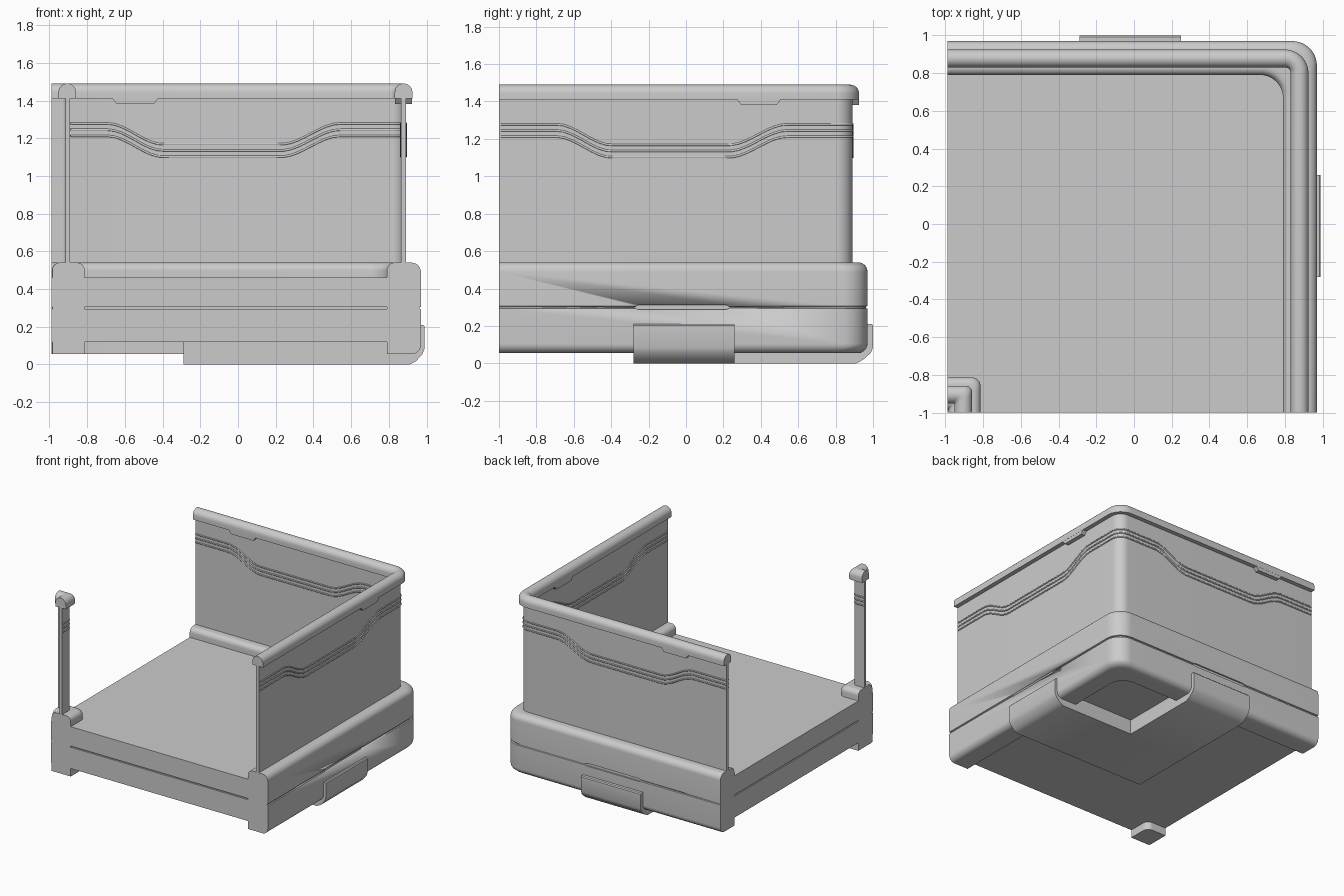
import bpy, bmesh, math

if "Cube" in bpy.data.objects:
    bpy.data.objects.remove(bpy.data.objects["Cube"])

X0, Y0 = -0.99, -1.0          # planes where the tile is cut off
ARC = 12


def finish(name, bm):
    bmesh.ops.recalc_face_normals(bm, faces=bm.faces)
    me = bpy.data.meshes.new(name)
    bm.to_mesh(me)
    bm.free()
    ob = bpy.data.objects.new(name, me)
    bpy.context.collection.objects.link(ob)
    bpy.ops.object.select_all(action='DESELECT')
    ob.select_set(True)
    bpy.context.view_layer.objects.active = ob
    bpy.ops.object.shade_smooth_by_angle(angle=math.radians(32))
    return ob


def corner_path(u, r):
    """L-shaped plan line with its rounded corner at (u, u)."""
    pts = [(u, Y0)]
    for i in range(ARC + 1):
        a = math.pi / 2 * i / ARC
        pts.append((u - r + r * math.cos(a), u - r + r * math.sin(a)))
    return pts + [(X0, u)]


def sweep(name, profile, radius):
    """Sweep a closed (u, z) profile round the corner."""
    bm = bmesh.new()
    rows = [[bm.verts.new((x, y, z)) for x, y in corner_path(u, radius(u))]
            for u, z in profile]
    for k, a in enumerate(rows):
        b = rows[(k + 1) % len(rows)]
        for i in range(len(a) - 1):
            bm.faces.new((a[i], a[i + 1], b[i + 1], b[i]))
    for end in (0, -1):
        bm.faces.new([r[end] for r in rows])
    return finish(name, bm)


def prism(name, profile, lo, hi, axis):
    """Extrude (u, z) outline between lo and hi; axis is where u points."""
    bm = bmesh.new()
    put = (lambda u, z, t: (u, t, z)) if axis == 'X' else (lambda u, z, t: (t, u, z))
    a, b = [[bm.verts.new(put(u, z, t)) for u, z in profile] for t in (lo, hi)]
    n = len(profile)
    for i in range(n):
        bm.faces.new((a[i], a[(i + 1) % n], b[(i + 1) % n], b[i]))
    bm.faces.new(a)
    bm.faces.new(b)
    return finish(name, bm)


def fillet(cx, cz, r, a0, a1, n=7):
    return [(cx + r * math.cos(math.radians(a0 + (a1 - a0) * i / n)),
             cz + r * math.sin(math.radians(a0 + (a1 - a0) * i / n))) for i in range(n + 1)]


def rect(u0, u1, z0, z1):
    return [(u0, z0), (u1, z0), (u1, z1), (u0, z1)]


def rail_profile(c):
    return [(c - .047, 1.41), *fillet(c, 1.443, .047, 180, 0, 14), (c + .047, 1.41)]


# rounded base rim with a seam groove, and the small opposite corner
groove = [(.970, .292), (.962, .295), (.962, .303), (.970, .306)]
rim = sweep("base_rim",
            [(.79, .055), *fillet(.92, .105, .05, -90, 0), *groove,
             *fillet(.92, .49, .05, 0, 90), *fillet(.83, .50, .04, 90, 180), (.79, .46)],
            lambda u: .13 if u > .8 else .12)
small_r = lambda u: max(.003, (u + .98) * .3)
sweep("corner_base",
      [(-.985, .055), (-.813, .055), *fillet(-.853, .50, .04, 0, 90),
       *fillet(-.945, .50, .04, 90, 180)], small_r)

# floor in two layers
for name, z0, z1 in (("floor_lower", .12, .294), ("floor_upper", .304, .462)):
    prism(name, rect(X0, .795, z0, z1), Y0, .795, 'X')
prism("floor_core", rect(X0 + .01, .795, .28, .32), Y0 + .01, .795, 'X')

# shallow pry slots along the seam
for axis, lo, hi in (('X', -.28, .24), ('Y', -.28, .24)):
    bm = bmesh.new()
    hexa = [(lo, .299), (lo + .025, .312), (hi - .025, .312),
            (hi, .299), (hi - .025, .288), (lo + .025, .288)]
    ends = [[bm.verts.new((u, t, z) if axis == 'X' else (t, u, z)) for t, z in hexa]
            for u in (.958, 1.0)]
    for i in range(6):
        j = (i + 1) % 6
        bm.faces.new((ends[0][i], ends[0][j], ends[1][j], ends[1][i]))
    for e in ends:
        bm.faces.new(e)
    cutter = finish("slot_cutter_" + axis.lower(), bm)
    mod = rim.modifiers.new("slot", 'BOOLEAN')
    mod.operation, mod.object, mod.solver = 'DIFFERENCE', cutter, 'EXACT'
    bpy.context.view_layer.objects.active = rim
    bpy.ops.object.modifier_apply(modifier=mod.name)
    bpy.data.objects.remove(cutter)

# walls and top rails
wall_r = lambda u: .085 if u > .88 else .06
sweep("wall", rect(.865, .89, .5, 1.43), wall_r)
sweep("corner_wall", rect(-.915, -.89, .5, 1.43), small_r)
sweep("rail", rail_profile(.878), lambda u: .03 + max(0, (u - .831)) * 1.0)
sweep("corner_rail", rail_profile(-.905), small_r)

# label tabs hanging below the rail
for axis, lo, hi in (('X', .27, .51), ('Y', -.67, -.42)):
    outline = [(lo, 1.415), (lo + .025, 1.382), (hi - .025, 1.382), (hi, 1.415)]
    bm = bmesh.new()
    a, b = [[bm.verts.new((u, t, z) if axis == 'X' else (t, u, z)) for t, z in outline]
            for u in (.832, .924)]
    for i in range(4):
        j = (i + 1) % 4
        bm.faces.new((a[i], a[j], b[j], b[i]))
    bm.faces.new(a)
    bm.faces.new(b)
    finish("rail_tab_" + axis.lower(), bm)


# three thin ribs that dip in the middle of each wall, on both faces
def dip(t):
    def bend(s):
        s = min(1, max(0, s))
        return s * s * (3 - 2 * s)
    return .11 * bend((t + .69) / .29) * bend((.54 - t) / .31)


def rib_line(u, r):
    path = corner_path(u, r)
    ts = [-.99 + i * (u - r + .99) / 48 for i in range(49)]
    first = [(u, t, dip(t)) for t in ts]
    return first + [(x, y, 0) for x, y in path[2:-2]] + [(y, x, d) for x, y, d in reversed(first)]


cu = bpy.data.curves.new("wall_ribs", 'CURVE')
cu.dimensions = '3D'
cu.bevel_depth, cu.bevel_resolution = .006, 1
lines = [rib_line(u, wall_r(u)) for u in (.865, .89)]
lines.append([(x, y, 0) for x, y in corner_path(-.89, .027)])
for z in (1.212, 1.245, 1.278):
    for line in lines:
        sp = cu.splines.new('POLY')
        sp.points.add(len(line) - 1)
        for p, (x, y, d) in zip(sp.points, line):
            p.co = (x, y, z - d, 1)
bpy.context.collection.objects.link(bpy.data.objects.new("wall_ribs", cu))


# bottom straps that bend up the outside as clips
def strap(inner, out):
    return [(inner, 0), (.91, 0), (.945, .018), (out - .012, .055), (out, .085), (out, .203),
            (out - .007, .21), (.96, .21), (.96, .1), (.92, .062), (.79, .062),
            (.79, .125), (inner, .125)]


prism("strap_right", strap(-.29, .99), -.28, .26, 'X')
prism("strap_back", strap(.26, 1.0), -.29, .25, 'Y')
